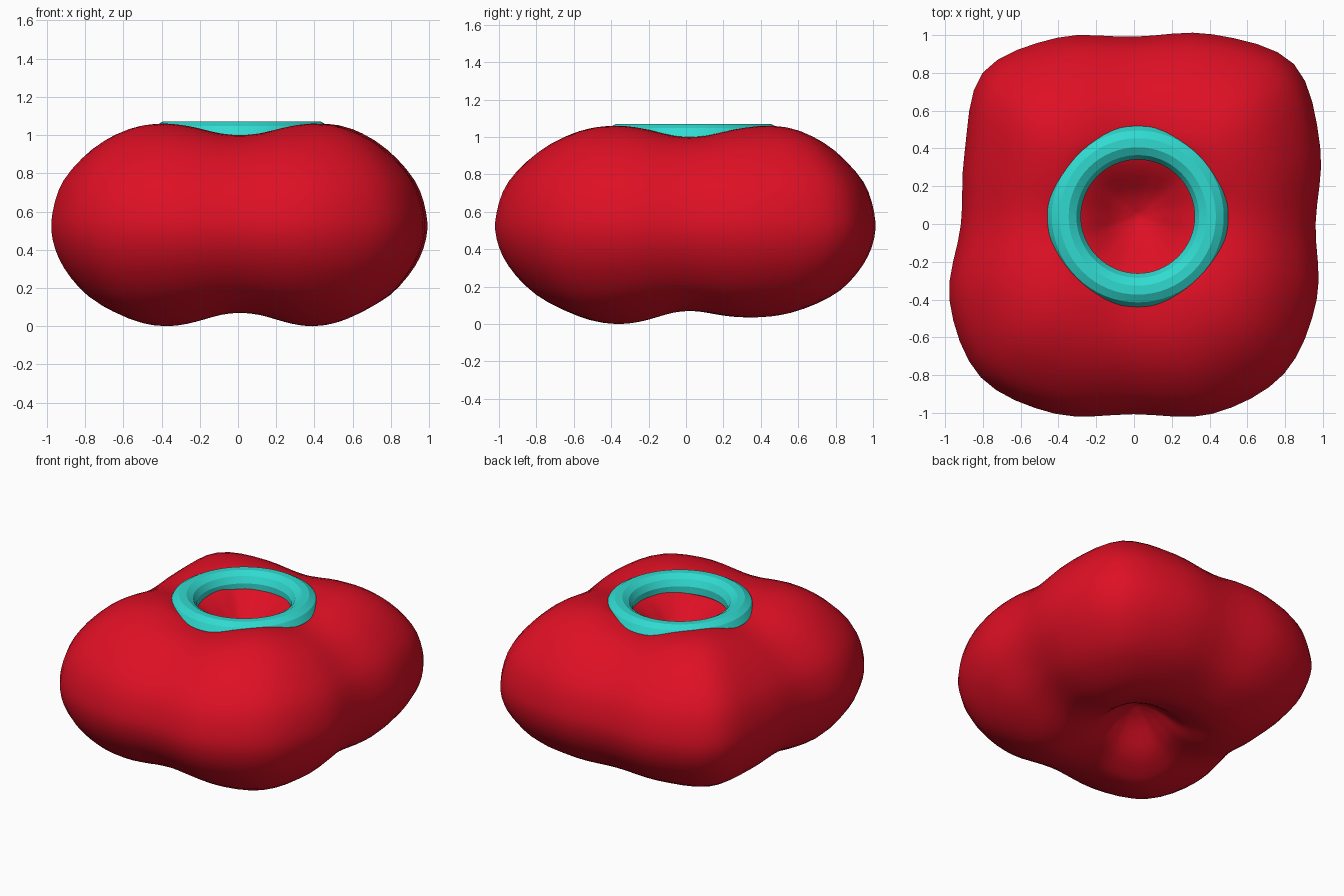
import bpy
import bmesh
from math import cos, sin, pi, radians
from mathutils import Vector

if "Cube" in bpy.data.objects:
    bpy.data.objects.remove(bpy.data.objects["Cube"], do_unlink=True)


def material(name, rgb):
    mat = bpy.data.materials.new(name)
    mat.use_nodes = True
    mat.diffuse_color = (*rgb, 1)
    mat.node_tree.nodes["Principled BSDF"].inputs["Base Color"].default_value = (*rgb, 1)
    return mat


def spline(points, steps, closed):
    """Catmull-Rom curve through vectors."""
    n = len(points)
    pick = (lambda i: points[i % n]) if closed else (lambda i: points[max(0, min(n - 1, i))])
    out = []
    for i in range(n if closed else n - 1):
        a, b, c, d = (pick(i + k) for k in (-1, 0, 1, 2))
        for k in range(steps):
            t = k / steps
            out.append(b + (c - a) * (t / 2) + (2 * a - 5 * b + 4 * c - d) * (t * t / 2)
                       + (3 * (b - c) + d - a) * (t ** 3 / 2))
    return out if closed else out + [points[-1]]


def loft(name, rings, mat, wrap):
    """Join rings of points with quads."""
    bm = bmesh.new()
    rows = [[bm.verts.new(p) for p in ring] for ring in rings]
    pairs = list(zip(rows, rows[1:])) + ([(rows[-1], rows[0])] if wrap else [])
    for low, high in pairs:
        n = len(low)
        for i in range(n):
            j = (i + 1) % n
            bm.faces.new((low[i], low[j], high[j], high[i]))
    bmesh.ops.remove_doubles(bm, verts=bm.verts, dist=1e-5)
    bmesh.ops.recalc_face_normals(bm, faces=bm.faces)
    mesh = bpy.data.meshes.new(name)
    bm.to_mesh(mesh)
    bm.free()
    mesh.materials.append(mat)
    obj = bpy.data.objects.new(name, mesh)
    bpy.context.collection.objects.link(obj)
    return obj


red = material("glossy_red", (0.73, 0.005, 0.018))
teal = material("teal", (0.03, 0.70, 0.63))

# Lobed cushion body: uneven four-lobed outline swept through a dimpled profile
radii = [0.955, 1.06, 1.19, 1.08, 0.985, 1.06, 1.125, 0.965,
         0.91, 1.05, 1.14, 1.08, 1.0, 1.08, 1.115, 1.04]
outline = spline([Vector((r * cos(i * pi / 8), r * sin(i * pi / 8)))
                  for i, r in enumerate(radii)], 4, True)
profile = spline([Vector(p) for p in (
    (0, 0.28), (0.12, 0.22), (0.26, 0.09), (0.38, 0.025), (0.48, 0.0), (0.63, 0.03),
    (0.81, 0.13), (0.94, 0.29), (1, 0.45), (1, 0.60), (0.94, 0.78), (0.79, 0.95),
    (0.63, 1.04), (0.48, 1.06), (0.38, 1.035), (0.26, 0.96), (0.12, 0.83), (0, 0.77))], 3, False)

rings = []
for s, z in profile:
    ring = []
    for i, p in enumerate(outline):
        angle = 2 * pi * i / len(outline)
        valley = (1 + cos(4 * angle)) / 2 * min(1, s / 0.45)
        if z > 0.53:
            lift = -0.06 * valley * (z - 0.53) / 0.53
        else:
            back = max(0, sin(angle)) * (1 - valley) * min(1, s / 0.45)
            lift = (0.07 * valley + 0.055 * back) * (0.53 - z) / 0.53
        ring.append((p.x * s + 0.02 * (1 - s), p.y * s + 0.04 * (1 - s), z + lift))
    rings.append(ring)
body = loft("cushion_body", rings, red, False)
for poly in body.data.polygons:
    poly.use_smooth = True

# Faceted ring resting in the top dimple
sections = []
for i in range(64):
    a = 2 * pi * i / 64
    section = []
    for k in range(12):
        t = 2 * pi * (k + 0.5) / 12
        r = 0.39 + 0.092 * cos(t)
        section.append((0.02 + r * cos(a), 0.04 + r * sin(a), 0.982 + 0.092 * sin(t)))
    sections.append(section)
collar = loft("top_ring", sections, teal, True)
bpy.ops.object.select_all(action="DESELECT")
collar.select_set(True)
bpy.context.view_layer.objects.active = collar
bpy.ops.object.shade_smooth_by_angle(angle=radians(20))
